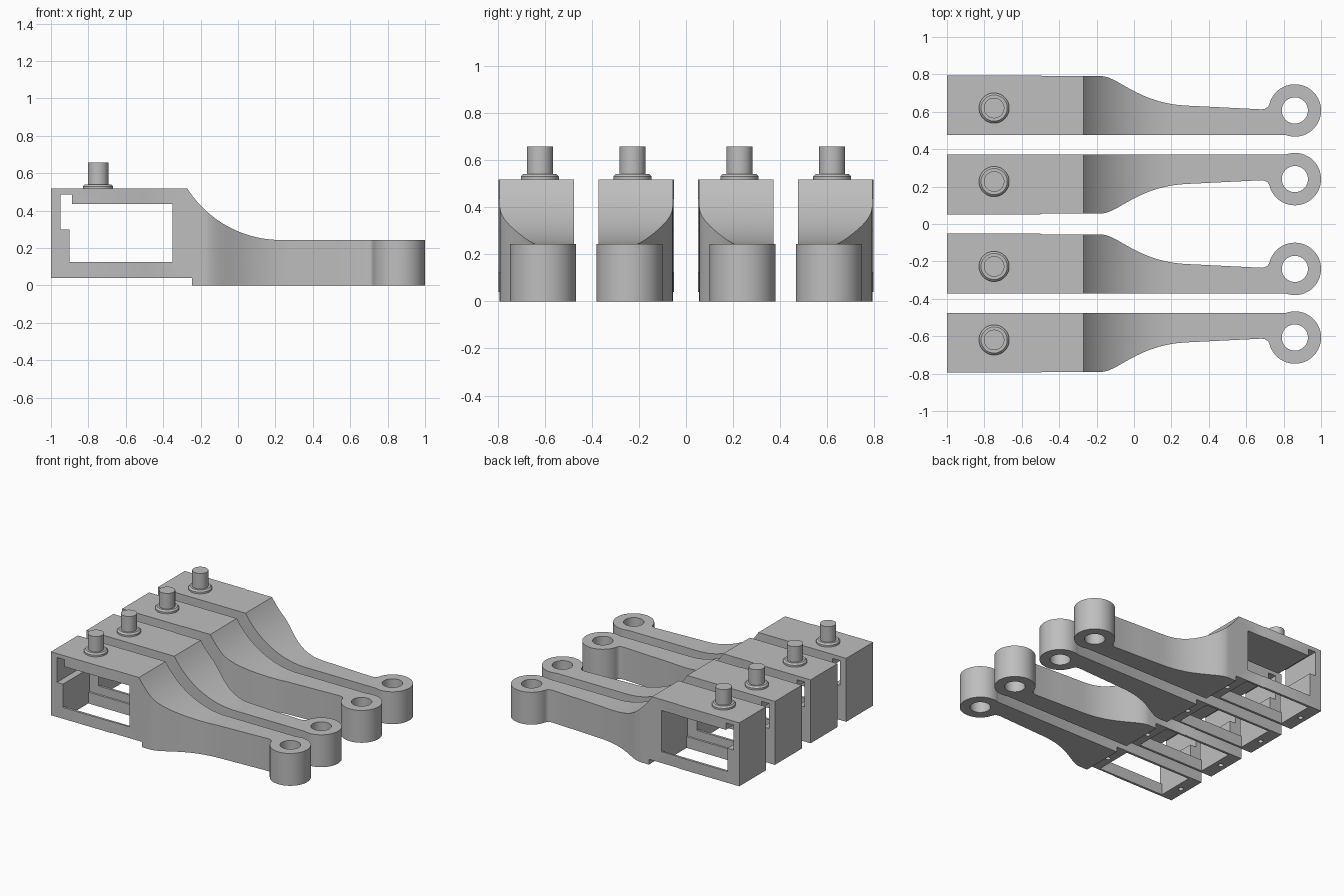
import bpy, bmesh, math
from mathutils import Matrix, Vector
from mathutils.geometry import interpolate_bezier

cube = bpy.data.objects.get("Cube")
if cube:
    bpy.data.objects.remove(cube)

grey = bpy.data.materials.new("plain grey")
grey.use_nodes = True
color = (0.52, 0.52, 0.52, 1)
grey.diffuse_color = color
grey.node_tree.nodes["Principled BSDF"].inputs["Base Color"].default_value = color

WIDTH = 0.32        # arm width; the flat side lies on y = 0
ARM_TOP = 0.243
BOX_TOP = 0.517


def make_object(name, bm):
    bmesh.ops.recalc_face_normals(bm, faces=bm.faces)
    mesh = bpy.data.meshes.new(name)
    bm.to_mesh(mesh)
    bm.free()
    mesh.materials.append(grey)
    obj = bpy.data.objects.new(name, mesh)
    bpy.context.collection.objects.link(obj)
    return obj


def prism(name, outline, direction):
    """Extrude a closed 3D outline along a direction."""
    bm = bmesh.new()
    face = bm.faces.new([bm.verts.new(p) for p in outline])
    new = bmesh.ops.extrude_face_region(bm, geom=[face])["geom"]
    verts = [v for v in new if isinstance(v, bmesh.types.BMVert)]
    bmesh.ops.translate(bm, verts=verts, vec=direction)
    return make_object(name, bm)


def side_prism(name, outline, y0, y1):
    return prism(name, [(x, y0, z) for x, z in outline], (0, y1 - y0, 0))


def cylinder(name, x, y, radius, z0, z1, sides=64):
    bm = bmesh.new()
    bmesh.ops.create_cone(bm, cap_ends=True, segments=sides, radius1=radius, radius2=radius,
                          depth=z1 - z0, matrix=Matrix.Translation((x, y, (z0 + z1) / 2)))
    return make_object(name, bm)


def combine(target, tool, operation):
    mod = target.modifiers.new("combine", "BOOLEAN")
    mod.operation, mod.solver, mod.object = operation, "EXACT", tool
    bpy.context.view_layer.objects.active = target
    bpy.ops.object.modifier_apply(modifier=mod.name)
    bpy.data.objects.remove(tool)


# Side silhouette: raised box, concave sweep, low arm
end_x, start_x = 0.23, -0.27
rise, run = BOX_TOP - ARM_TOP, end_x - start_x
radius = (run ** 2 + rise ** 2) / (2 * rise)
sweep_angle = math.asin(run / radius)
sweep = [(end_x - radius * math.sin(a), ARM_TOP + radius * (1 - math.cos(a)))
         for a in (sweep_angle * (1 - i / 24) for i in range(25))]
silhouette = [(-1, 0.04), (-1, BOX_TOP)] + sweep + [(0.86, ARM_TOP), (0.86, 0), (-0.245, 0), (-0.245, 0.04)]
arm = side_prism("arm", silhouette, -0.1, WIDTH + 0.1)

# Plan outline: full width box narrowing to a slim arm with a fillet at the ring
taper = interpolate_bezier(Vector((-0.18, 0.316)), Vector((-0.08, 0.316)),
                           Vector((0.02, 0.165)), Vector((0.3, 0.157)), 28)
plan = [(-1, 0), (-1, WIDTH), (-0.5, WIDTH), (-0.49, 0.316)] + [tuple(p)[:2] for p in taper]
plan += [(0.5, 0.147), (0.68, 0.138), (0.7, 0.141), (0.715, 0.15), (0.724, 0.164), (0.73, 0.184), (0.86, 0.184), (0.86, 0)]
combine(arm, prism("plan", [(x, y, -0.1) for x, y in plan], (0, 0, 1)), "INTERSECT")

# Eye at the tip
EYE = (0.86, 0.132)
combine(arm, cylinder("eye", *EYE, 0.14, 0, ARM_TOP, 96), "UNION")
combine(arm, cylinder("eye_hole", *EYE, 0.07, -0.1, 0.4), "DIFFERENCE")

# Window through both sides with a stepped cable notch
window = [(-0.9, 0.125), (-0.9, 0.3), (-0.95, 0.3), (-0.95, 0.487),
          (-0.888, 0.487), (-0.888, 0.435), (-0.35, 0.435), (-0.35, 0.125)]
combine(arm, side_prism("window", window, -0.1, WIDTH + 0.1), "DIFFERENCE")

# Opening in the underside, leaving thin side rails
pocket = [(-0.9, -0.1), (-0.9, 0.2), (-0.35, 0.2), (-0.35, -0.1)]
combine(arm, side_prism("pocket", pocket, 0.018, WIDTH - 0.018), "DIFFERENCE")

# Blind screw holes in the underside
for x in (-0.95, -0.3):
    combine(arm, cylinder("screw_hole", x, WIDTH / 2, 0.018, -0.1, 0.2, 24), "DIFFERENCE")

# Peg with a chamfered collar on top of the box, spun from a profile
bm = bmesh.new()
profile = [(0, 0.5), (0.081, 0.5), (0.081, 0.53), (0.07, 0.541), (0.055, 0.541), (0.055, 0.658), (0, 0.658)]
verts = [bm.verts.new((r, 0, z)) for r, z in profile]
edges = [bm.edges.new(pair) for pair in zip(verts, verts[1:])]
bmesh.ops.spin(bm, geom=verts + edges, cent=(0, 0, 0), axis=(0, 0, 1), angle=math.tau, steps=48)
bmesh.ops.remove_doubles(bm, verts=bm.verts, dist=0.0001)
bmesh.ops.translate(bm, verts=bm.verts, vec=(-0.748, 0.145, 0))
combine(arm, make_object("peg", bm), "UNION")

# Four arms, alternately mirrored
placements = [("front_arm", -0.475, -1), ("front_inner_arm", -0.372, 1),
              ("back_inner_arm", 0.372, -1), ("back_arm", 0.475, 1)]
for name, y, side in placements:
    mesh = arm.data.copy()
    mesh.transform(Matrix.Translation((0, y, 0)) @ Matrix.Diagonal((1, side, 1, 1)))
    if side < 0:
        mesh.flip_normals()
    obj = bpy.data.objects.new(name, mesh)
    bpy.context.collection.objects.link(obj)
    bpy.ops.object.select_all(action="DESELECT")
    obj.select_set(True)
    bpy.context.view_layer.objects.active = obj
    bpy.ops.object.shade_smooth_by_angle(angle=math.radians(25))
bpy.data.objects.remove(arm)
